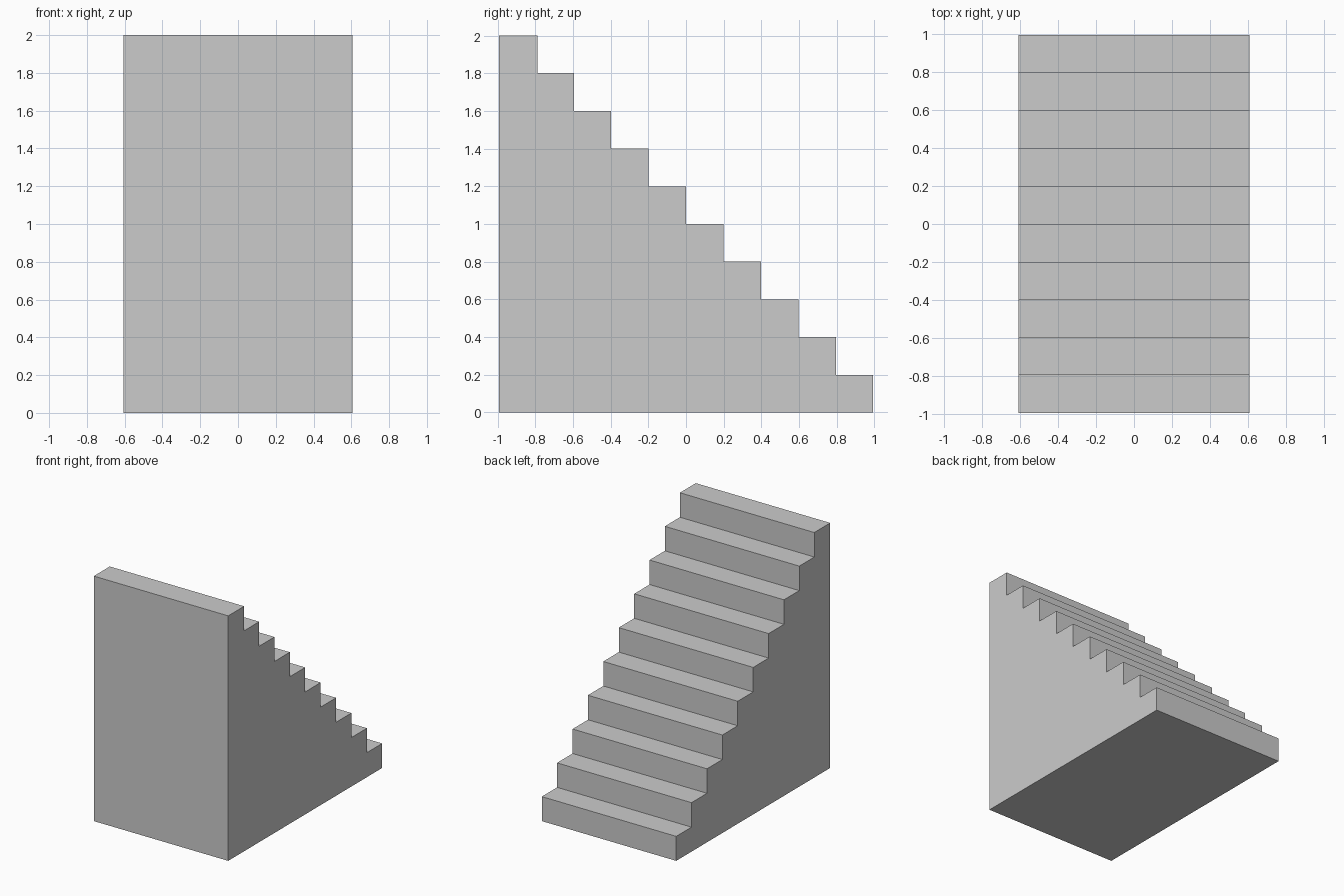
import bpy
import bmesh

if "Cube" in bpy.data.objects:
    bpy.data.objects.remove(bpy.data.objects["Cube"])

HALF_WIDTH = 0.607
BACK_Y = -0.993
RISE = 0.2
# Nose of each tread, from the lowest step to the highest
NOSES = [0.993, 0.796, 0.596, 0.398, 0.2, 0.0, -0.199, -0.397, -0.594, -0.788]

# Stepped side profile in (y, z)
profile = [(BACK_Y, 0.0)]
for i, y in enumerate(NOSES):
    profile += [(y, i * RISE), (y, (i + 1) * RISE)]
profile.append((BACK_Y, len(NOSES) * RISE))

# Solid staircase: extrude the profile across the width
bm = bmesh.new()
side = bm.faces.new([bm.verts.new((-HALF_WIDTH, y, z)) for y, z in profile])
ext = bmesh.ops.extrude_face_region(bm, geom=[side], use_keep_orig=True)
moved = [g for g in ext["geom"] if isinstance(g, bmesh.types.BMVert)]
bmesh.ops.translate(bm, verts=moved, vec=(2 * HALF_WIDTH, 0, 0))
bmesh.ops.recalc_face_normals(bm, faces=bm.faces)

mesh = bpy.data.meshes.new("staircase")
bm.to_mesh(mesh)
bm.free()
staircase = bpy.data.objects.new("staircase", mesh)
bpy.context.collection.objects.link(staircase)
